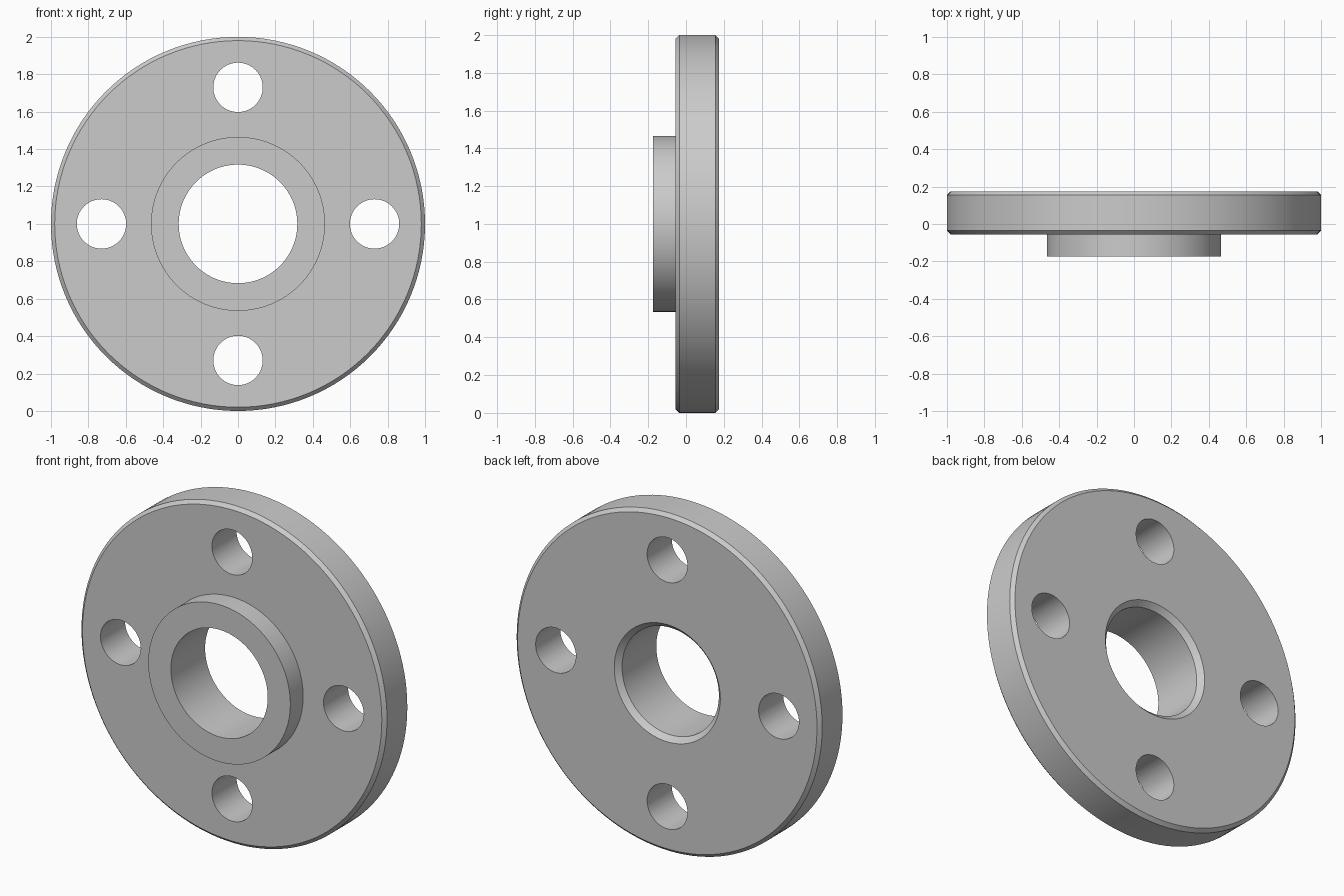
import bpy
import bmesh
import math
from mathutils import Matrix, Vector

if "Cube" in bpy.data.objects:
    bpy.data.objects.remove(bpy.data.objects["Cube"], do_unlink=True)

SEGMENTS = 128
CENTRE_Z = 1.0
BACK, FRONT, STEP = 0.175, -0.175, -0.055   # y of back face, hub face, flange face
RIM, HUB, BORE = 1.0, 0.465, 0.317          # radii
RIM_CHAMFER, BORE_CHAMFER = 0.02, 0.03
HOLE, HOLE_CIRCLE = 0.132, 0.73


def make_object(name, bm):
    bmesh.ops.recalc_face_normals(bm, faces=bm.faces)
    mesh = bpy.data.meshes.new(name)
    bm.to_mesh(mesh)
    bm.free()
    obj = bpy.data.objects.new(name, mesh)
    bpy.context.collection.objects.link(obj)
    return obj


def lathe(name, profile):
    """Revolve a closed (radius, y) profile around the y axis."""
    bm = bmesh.new()
    verts = [bm.verts.new((r, y, CENTRE_Z)) for r, y in profile]
    edges = [bm.edges.new((v, verts[i - 1])) for i, v in enumerate(verts)]
    bmesh.ops.spin(bm, geom=verts + edges, cent=(0, 0, CENTRE_Z), axis=(0, 1, 0),
                   angle=math.tau, steps=SEGMENTS)
    bmesh.ops.remove_doubles(bm, verts=bm.verts, dist=1e-5)
    return make_object(name, bm)


# Flange disc with raised hub, chamfered rim and chamfered bore
flange = lathe("flange", [
    (BORE, FRONT), (HUB, FRONT), (HUB, STEP),
    (RIM - RIM_CHAMFER, STEP), (RIM, STEP + RIM_CHAMFER),
    (RIM, BACK - RIM_CHAMFER), (RIM - RIM_CHAMFER, BACK),
    (BORE + BORE_CHAMFER, BACK), (BORE, BACK - BORE_CHAMFER),
])

# Four bolt holes
bm = bmesh.new()
for i in range(4):
    angle = i * math.pi / 2
    place = Vector((math.cos(angle) * HOLE_CIRCLE, 0, CENTRE_Z + math.sin(angle) * HOLE_CIRCLE))
    bmesh.ops.create_cone(bm, cap_ends=True, segments=64, radius1=HOLE, radius2=HOLE, depth=1,
                          matrix=Matrix.Translation(place) @ Matrix.Rotation(math.pi / 2, 4, "X"))
cutter = make_object("bolt_hole_cutter", bm)
cutter.hide_render = True

cut = flange.modifiers.new("bolt_holes", "BOOLEAN")
cut.operation = "DIFFERENCE"
cut.solver = "EXACT"
cut.object = cutter
bpy.ops.object.select_all(action="DESELECT")
flange.select_set(True)
bpy.context.view_layer.objects.active = flange
bpy.ops.object.modifier_apply(modifier=cut.name)
bpy.data.objects.remove(cutter, do_unlink=True)

# Plain grey metal
grey = bpy.data.materials.new("grey_metal")
grey.use_nodes = True
colour = (0.6, 0.6, 0.6, 1)
grey.diffuse_color = colour
grey.node_tree.nodes["Principled BSDF"].inputs["Base Color"].default_value = colour
flange.data.materials.clear()
flange.data.materials.append(grey)

bpy.ops.object.shade_smooth_by_angle(angle=math.radians(30))
